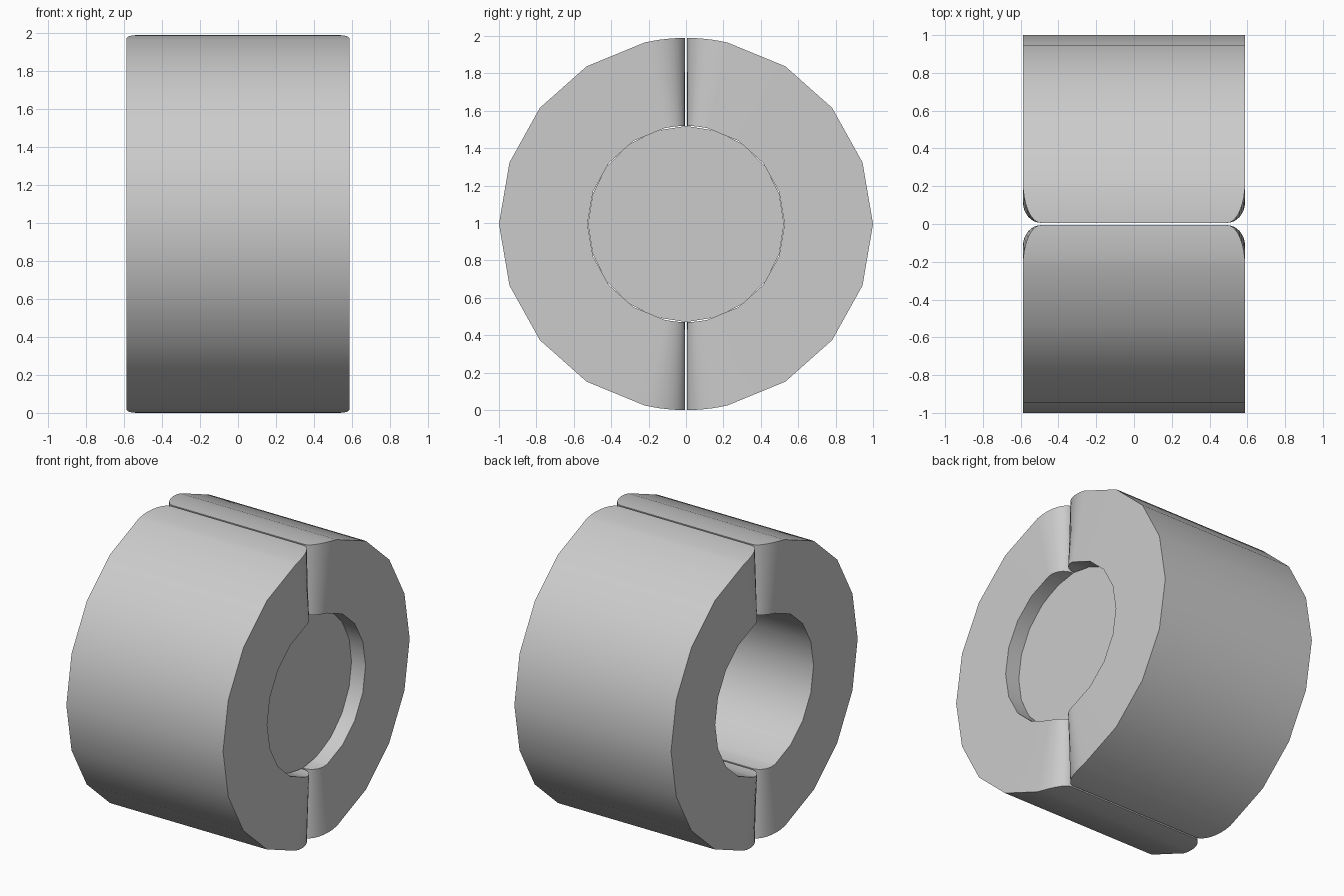
import bpy, bmesh, math

if "Cube" in bpy.data.objects:
    bpy.data.objects.remove(bpy.data.objects["Cube"])

R, MID, HALF = 1.0, 0.995, 0.588      # outer radius, axis height, half width
INNER = 0.527                         # bore radius
GAP, ROUND = 0.006, 0.095             # half slit, end rounding across the width
STEP, FILLET = math.radians(19.3), 8


def smooth(obj):
    bpy.ops.object.select_all(action='DESELECT')
    obj.select_set(True)
    bpy.context.view_layer.objects.active = obj
    bpy.ops.object.shade_smooth_by_angle(angle=math.radians(35))


def make_object(name, bm):
    bmesh.ops.recalc_face_normals(bm, faces=bm.faces)
    mesh = bpy.data.meshes.new(name)
    bm.to_mesh(mesh)
    bm.free()
    obj = bpy.data.objects.new(name, mesh)
    bpy.context.collection.objects.link(obj)
    return obj


def arc_point(r, y, up):
    return y, up * math.sqrt(r * r - y * y) * MID


def end_stations(up):
    """Rounded end of a half ring, from full width to the slit."""
    result = []
    for i in range(1, FILLET + 1):
        a = math.pi / 2 * i / FILLET
        pts = []
        for r in (R, INNER):
            y0 = r * math.cos(4 * STEP)
            pts.append(arc_point(r, GAP + (y0 - GAP) * (1 - math.sin(a)), up))
        result.append((pts[0], pts[1], HALF - ROUND * (1 - math.cos(a))))
    return result


def half_ring(name, side):
    stations = end_stations(-1)[::-1]
    for k in range(-4, 5):
        c, s = math.cos(k * STEP), math.sin(k * STEP) * MID
        stations.append(((R * c, R * s), (INNER * c, INNER * s), HALF))
    stations += end_stations(1)
    bm = bmesh.new()
    loops = []
    for (yo, zo), (yi, zi), w in stations:
        corners = ((-w, yo, zo), (w, yo, zo), (w, yi, zi), (-w, yi, zi))
        loops.append([bm.verts.new((x, side * y, z + MID)) for x, y, z in corners])
    for a, b in zip(loops, loops[1:]):
        for i in range(4):
            j = (i + 1) % 4
            bm.faces.new((a[i], a[j], b[j], b[i]))
    bm.faces.new(loops[0])
    bm.faces.new(loops[-1])
    smooth(make_object(name, bm))


# Two mirrored half rings separated by a thin slit
half_ring("front_half_ring", -1)
half_ring("back_half_ring", 1)

# Thin disc set back in the bore, facing +x
bm = bmesh.new()
ring = [bm.verts.new((0.485, 0.524 * math.cos(t), MID + 0.524 * math.sin(t)))
        for t in (math.tau * i / 20 for i in range(20))]
bm.faces.new(ring)
make_object("bore_disc", bm)
for f in bpy.data.objects["bore_disc"].data.polygons:
    if f.normal.x < 0:
        bpy.data.objects["bore_disc"].data.flip_normals()
        break
